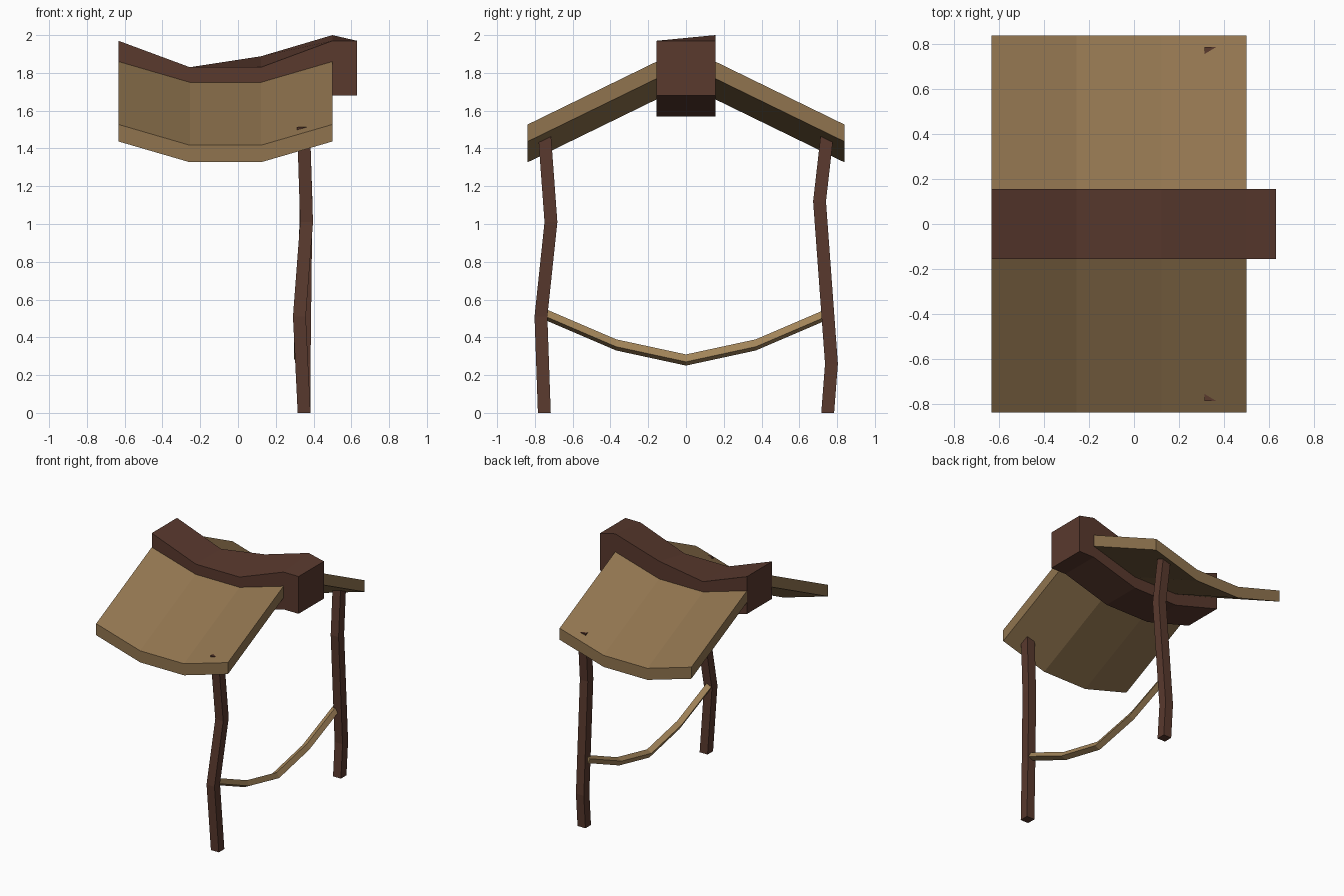
import bpy, bmesh, math
from mathutils import Vector

if "Cube" in bpy.data.objects:
    bpy.data.objects.remove(bpy.data.objects["Cube"])


def material(name, rgb):
    m = bpy.data.materials.new(name)
    m.diffuse_color = (*rgb, 1)
    m.use_nodes = True
    m.node_tree.nodes["Principled BSDF"].inputs["Base Color"].default_value = m.diffuse_color
    return m


DARK = material("dark_wood", (0.10, 0.041, 0.027))
TAN = material("tan_planks", (0.28, 0.175, 0.078))
ROPE = material("rope_tan", (0.36, 0.23, 0.10))


def loft(name, rings, mat):
    """Skin a row of equal-sized cross-sections and cap both ends."""
    bm = bmesh.new()
    loops = [[bm.verts.new(p) for p in ring] for ring in rings]
    n = len(loops[0])
    for a, b in zip(loops, loops[1:]):
        for i in range(n):
            j = (i + 1) % n
            bm.faces.new((a[i], a[j], b[j], b[i]))
    bm.faces.new(loops[0])
    bm.faces.new(loops[-1])
    bmesh.ops.recalc_face_normals(bm, faces=bm.faces)
    me = bpy.data.meshes.new(name)
    bm.to_mesh(me)
    bm.free()
    me.materials.append(mat)
    ob = bpy.data.objects.new(name, me)
    bpy.context.collection.objects.link(ob)
    return ob


# Sagging roof panels: the same outline on either side of the ridge
SAG = [(-0.633, 1.86), (-0.255, 1.75), (0.122, 1.75), (0.5, 1.86)]
IN, OUT, DROP, THICK = 0.155, 0.838, 0.333, 0.09
for side, name in ((-1, "front_roof_panel"), (1, "back_roof_panel")):
    loft(name, [[(x, side * IN, z), (x, side * OUT, z - DROP),
                 (x, side * OUT, z - DROP - THICK), (x, side * IN, z - THICK)]
                for x, z in SAG], TAN)

# Ridge beam: x, bottom z, front top z, back top z
BEAM = [(-0.633, 1.68, 1.97, 1.97), (-0.255, 1.57, 1.83, 1.83),
        (0.122, 1.57, 1.83, 1.888), (0.5, 1.68, 1.97, 2.0),
        (0.63, 1.68, 1.97, 1.97)]
W = 0.155
loft("ridge_beam", [[(x, -W, b), (x, W, b), (x, W, tb), (x, -W, tf)]
                    for x, b, tf, tb in BEAM], DARK)

# Crooked square posts, tips just poking through the roof
POSTS = {
    "front_post": [(0.35, -0.75, 0), (0.325, -0.768, 0.51),
                   (0.363, -0.715, 1.01), (0.347, -0.752, 1.513)],
    "back_post": [(0.35, 0.75, 0), (0.35, 0.77, 0.26),
                  (0.36, 0.707, 1.12), (0.347, 0.752, 1.513)],
}
H = 0.034
for name, path in POSTS.items():
    loft(name, [[(x + sx * H, y + sy * H, z)
                 for sx, sy in ((-1, -1), (1, -1), (1, 1), (-1, 1))]
                for x, y, z in path], DARK)

# Hanging rope between the posts, four-sided and slightly rolled
PATH = [(-0.755, 0.525), (-0.37, 0.36), (0, 0.28), (0.37, 0.36), (0.755, 0.525)]
R, ROLL = 0.031, math.radians(-18)
loft("hanging_rope", [[Vector((0.325 + R * math.cos(ROLL + k * math.pi / 2), y,
                               z + R * math.sin(ROLL + k * math.pi / 2)))
                       for k in range(4)] for y, z in PATH], ROPE)
